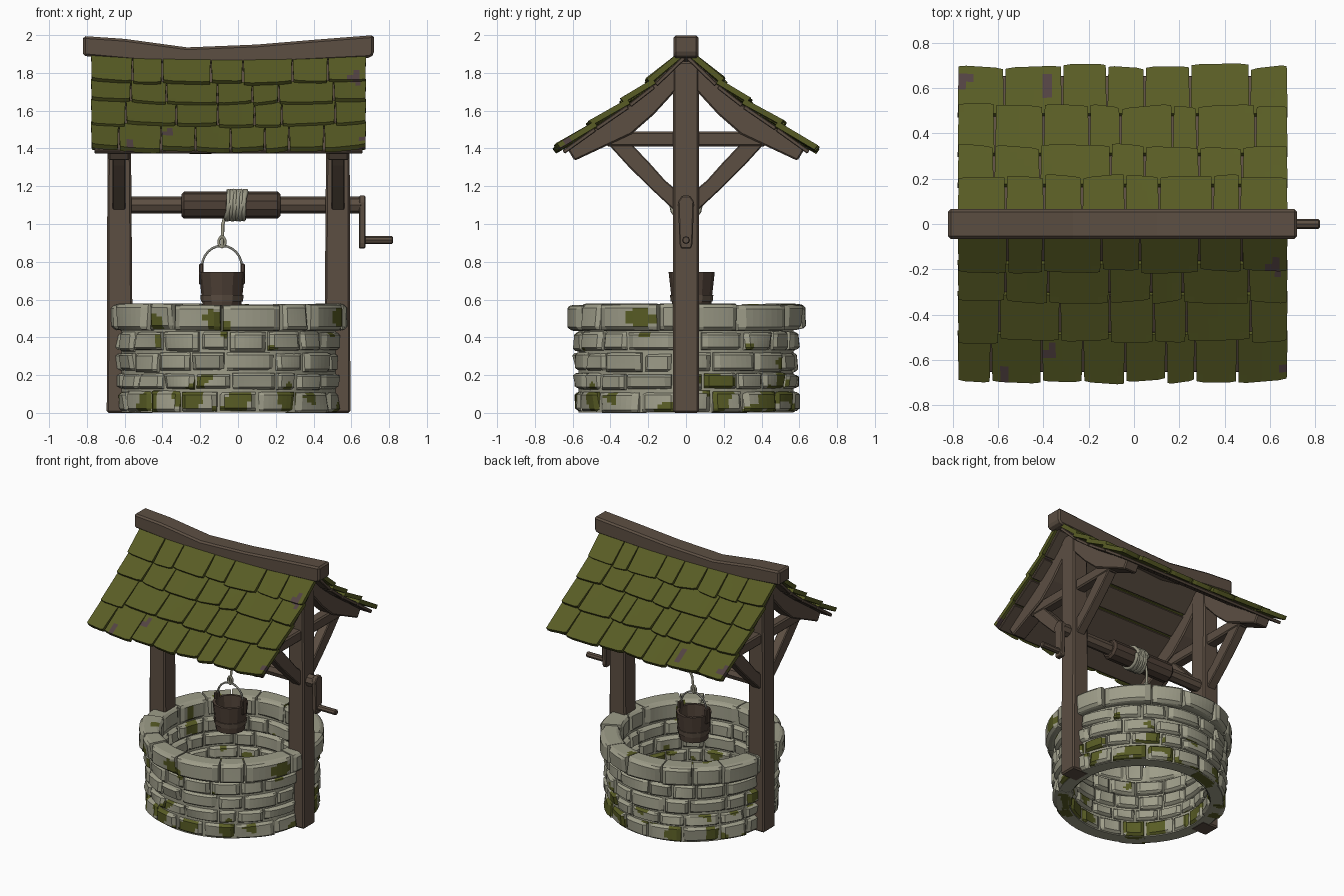
import bpy, bmesh, math, random
from mathutils import Vector, noise

random.seed(4)
if "Cube" in bpy.data.objects:
    bpy.data.objects.remove(bpy.data.objects["Cube"], do_unlink=True)


def material(name, rgb):
    m = bpy.data.materials.new(name)
    m.use_nodes = True
    m.diffuse_color = (*rgb, 1)
    bsdf = m.node_tree.nodes["Principled BSDF"]
    bsdf.inputs["Base Color"].default_value = (*rgb, 1)
    bsdf.inputs["Roughness"].default_value = 0.9
    return m


STONE = material("stone", (0.34, 0.335, 0.25))
MOSS = material("moss", (0.098, 0.107, 0.018))
WOOD = material("weathered wood", (0.107, 0.077, 0.055))
DARK = material("dark wood", (0.075, 0.051, 0.037))
ROPE = material("rope", (0.33, 0.32, 0.24))
METAL = material("dull metal", (0.22, 0.22, 0.19))
LICHEN = material("purple lichen", (0.085, 0.055, 0.055))
CX = -0.05                      # centre of the well wall
POSTS = (-0.63, 0.53)


def finish(name, bm, *mats, bevel=0):
    bmesh.ops.recalc_face_normals(bm, faces=bm.faces)
    me = bpy.data.meshes.new(name)
    bm.to_mesh(me)
    bm.free()
    for m in mats:
        me.materials.append(m)
    ob = bpy.data.objects.new(name, me)
    bpy.context.collection.objects.link(ob)
    if bevel:
        mod = ob.modifiers.new("Bevel", "BEVEL")
        mod.width = bevel
        mod.segments = 1
    return ob


def prism(name, pts, axis, a, b, mat, bevel=0.01):
    """Extrude a 2D outline along x (outline in y, z) or y (outline in x, z)."""
    bm = bmesh.new()
    place = (lambda p, t: (t, *p)) if axis == "x" else (lambda p, t: (p[0], t, p[1]))
    face = bm.faces.new([bm.verts.new(place(p, a)) for p in pts])
    new = bmesh.ops.extrude_face_region(bm, geom=[face])["geom"]
    shift = Vector(place((0, 0), b - a))
    bmesh.ops.translate(bm, vec=shift, verts=[v for v in new if isinstance(v, bmesh.types.BMVert)])
    return finish(name, bm, mat, bevel=bevel)


def rect(u0, u1, v0, v1):
    return [(u0, v0), (u1, v0), (u1, v1), (u0, v1)]


def lathe(name, profile, sides, mat, loc, along_x=False):
    """Spin a closed (radius, height) profile about its axis."""
    bm = bmesh.new()
    vs = [bm.verts.new((r, 0, z)) for r, z in profile]
    edges = [bm.edges.new((vs[i], vs[(i + 1) % len(vs)])) for i in range(len(vs))]
    bmesh.ops.spin(bm, geom=vs + edges, axis=(0, 0, 1), cent=(0, 0, 0),
                   angle=math.tau, steps=sides)
    bmesh.ops.remove_doubles(bm, verts=bm.verts, dist=0.0005)
    ob = finish(name, bm, mat)
    ob.location = loc
    if along_x:
        ob.rotation_euler = (0, math.pi / 2, 0)
    return ob


def rod(name, x0, x1, r, z, mat, sides=8, chamfer=0.012):
    n = x1 - x0
    prof = [(0, 0), (r - chamfer, 0), (r, chamfer), (r, n - chamfer), (r - chamfer, n), (0, n)]
    return lathe(name, prof, sides, mat, (x0, 0, z), True)


def cord(name, pts, radius, mat):
    cu = bpy.data.curves.new(name, "CURVE")
    cu.dimensions = "3D"
    cu.bevel_depth = radius
    cu.bevel_resolution = 1
    cu.use_fill_caps = True
    sp = cu.splines.new("POLY")
    sp.points.add(len(pts) - 1)
    for p, co in zip(sp.points, pts):
        p.co = (*co, 1)
    cu.materials.append(mat)
    ob = bpy.data.objects.new(name, cu)
    bpy.context.collection.objects.link(ob)
    return ob


def split_span(start, end, count, spread):
    """Irregular cut positions from start to end."""
    step = (end - start) / count
    inner = [start + step * (i + random.uniform(-spread, spread)) for i in range(1, count)]
    return [start] + inner + [end]


def block(bm, cuts, place):
    """Add a gridded cube to bm, mapped through place(u, v, w) with each in -1..1."""
    tmp = bmesh.new()
    bmesh.ops.create_cube(tmp, size=2)
    bmesh.ops.subdivide_edges(tmp, edges=tmp.edges, cuts=cuts, use_grid_fill=True)
    remap = {v: bm.verts.new(place(*v.co)) for v in tmp.verts}
    faces = [bm.faces.new([remap[v] for v in f.verts]) for f in tmp.faces]
    tmp.free()
    return faces


# Stone wall: five courses of irregular curved blocks around a mortar core
def course(name, z0, z1, r_in, r_out, count, moss_limit):
    bm = bmesh.new()
    offset = random.random()
    cuts = split_span(offset, offset + math.tau, count, 0.22)
    for a0, a1 in zip(cuts, cuts[1:]):
        swell = [random.uniform(-0.014, 0.012) for _ in range(4)]
        low, high = (random.uniform(-0.006, 0.004) for _ in range(2))

        def place(u, v, w):
            s, t = (u + 1) / 2, (w + 1) / 2
            bump = ((swell[0] * (1 - s) + swell[1] * s) * (1 - t)
                    + (swell[2] * (1 - s) + swell[3] * s) * t)
            rim = 0.016 if max(abs(u), abs(w)) > 0.99 else 0
            if v > 0:
                r = r_out + bump - rim
            else:
                r = r_in - bump * 0.6 + rim
            if abs(v) < 0.99:
                r = r_in + 0.02 + (r_out - r_in - 0.04) * (v + 1) / 2
            pinch = 0.004 + (0.005 if abs(v) > 0.99 else 0)
            ang = a0 + (a1 - a0) * s - u * pinch / r
            z = z0 + low + (z1 + high - z0 - low) * t - w * pinch
            return CX + r * math.cos(ang), r * math.sin(ang), max(z, 0)
        for f in block(bm, 7, place):
            c = f.calc_center_median()
            f.material_index = int(noise.noise(c * 7) > moss_limit)
    return finish(name, bm, STONE, MOSS)


course("bottom_stone_course", 0, 0.12, 0.46, 0.595, 17, 0.0)
course("second_stone_course", 0.12, 0.215, 0.46, 0.595, 19, 0.3)
course("third_stone_course", 0.215, 0.325, 0.46, 0.595, 17, 0.5)
course("fourth_stone_course", 0.325, 0.435, 0.46, 0.595, 18, 0.38)
course("rim_stone_course", 0.435, 0.58, 0.48, 0.632, 15, 0.48)
lathe("mortar_core", [(0.482, 0.002), (0.57, 0.002), (0.57, 0.555), (0.5, 0.555)],
      48, STONE, (CX, 0, 0))

# Timber frames: post, tie beam, rafters and curved braces at each end
rafter = [(0, 1.86), (0.06, 1.85), (0.2, 1.72), (0.34, 1.60), (0.63, 1.40),
          (0.59, 1.335), (0.29, 1.475), (0.17, 1.58), (0.06, 1.70), (0, 1.76)]
brace = [(0.05, 1.06), (0.2, 1.2), (0.31, 1.31), (0.41, 1.42),
         (0.285, 1.42), (0.19, 1.32), (0.11, 1.23), (0.05, 1.18)]
for side, x in zip(("right", "left"), POSTS):
    out = -1 if x < 0 else 1
    post = [(x + out * 0.065, 0), (x + out * 0.06, 1.86),
            (x - out * 0.06, 1.86), (x - out * 0.075, 0)]
    prism(side + "_post", post, "y", -0.068, 0.068, WOOD)
    prism(side + "_tie_beam", rect(-0.42, 0.42, 1.41, 1.49), "x", x - 0.04, x + 0.04, WOOD)
    for end, s in (("front", -1), ("back", 1)):
        prism(f"{side}_{end}_rafter", [(s * y, z) for y, z in rafter],
              "x", x - 0.055, x + 0.055, WOOD, 0.008)
        prism(f"{side}_{end}_brace", [(s * y, z) for y, z in brace],
              "x", x - 0.035, x + 0.035, WOOD, 0.006)

# Sagging ridge beam
prism("ridge_beam", [(-0.82, 1.89), (-0.27, 1.84), (0.3, 1.86), (0.70, 1.88), (0.72, 1.9),
                     (0.72, 2.0), (0.4, 1.975), (0.1, 1.95), (-0.27, 1.935), (-0.6, 1.98),
                     (-0.82, 1.995)], "y", -0.066, 0.066, WOOD, 0.012)

# Roof: plank deck with four overlapping rows of mossy shingles per side
slope = [(0.045, 1.915), (0.20, 1.765), (0.335, 1.66), (0.51, 1.54), (0.685, 1.415)]
spots = [(-0.74, 0.63), (-0.38, 0.61), (0.65, -0.64), (-0.57, -0.65), (0.62, -0.19), (-0.37, -0.58)]


def sag(x):
    return 0.018 * (1 - ((x - CX) / 0.73) ** 2)


for end, s in (("front", -1), ("back", 1)):
    for i, (p, q) in enumerate(zip(slope, slope[1:])):
        p, q = Vector(p), Vector(q)
        along = (q - p).normalized()
        up = Vector((-along.y, along.x))
        a, b = p - up * 0.038, q - up * 0.038 - along * 0.01
        plank = [a, b, b - up * 0.022, a - up * 0.022]
        prism(f"{end}_deck_plank_{i + 1}", [(s * v.x, v.y) for v in plank],
              "x", -0.76, 0.66, WOOD, 0.004)
        bm = bmesh.new()
        cuts = split_span(-0.78, 0.68, random.choice((7, 8)), 0.25)
        for x0, x1 in zip(cuts, cuts[1:]):
            drop = [random.uniform(-0.008, 0.02) for _ in range(2)]
            lift = random.uniform(-0.003, 0.006)

            def place(u, v, w):
                k, t = (u + 1) / 2, (v + 1) / 2
                x = x0 + (x1 - x0) * k - u * (0.002 + 0.004 * t)
                reach = (q - p).length + drop[0] * (1 - k) + drop[1] * k
                corner = 0.006 if abs(u) > 0.99 and v > 0.99 else 0
                flat = p + along * (-0.02 + t * (reach + 0.02 - corner))
                flat += up * (w * 0.015 - 0.026 + 0.02 * t + lift * t)
                return x, s * flat.x, flat.y - sag(x)
            for f in block(bm, 5, place):
                c = f.calc_center_median()
                wob = 0.02 * noise.noise(c * 25)
                near = min(math.hypot(c.x - sx, c.y - sy) for sx, sy in spots)
                f.material_index = int(near + wob < 0.032)
        finish(f"{end}_shingle_row_{i + 1}", bm, MOSS, LICHEN)

# Windlass: axle, drum, crank arm and grip
rod("axle", -0.6, 0.66, 0.045, 1.10, WOOD)
rod("drum", -0.3, 0.225, 0.072, 1.10, DARK, 10, 0.015)
crank = [(-0.028, 0.87), (0.028, 0.87), (0.035, 0.9), (0.042, 1.12), (0.022, 1.15),
         (-0.022, 1.15), (-0.042, 1.12), (-0.035, 0.9)]
prism("crank_arm", crank, "x", 0.64, 0.675, WOOD, 0.006)
rod("crank_grip", 0.66, 0.82, 0.021, 0.915, WOOD, 8, 0.005)

# Rope: two crossing coils on the drum, then the hanging line and its knot
for name, lean, turns in (("rope_coil", 0.006, 6), ("crossing_rope_coil", 0.028, 3)):
    pts = []
    for k in range(turns * 14 + 1):
        ang = math.tau * k / 14
        pts.append((-0.06 + 0.1 * k / (turns * 14) + lean * math.sin(ang),
                    0.077 * math.cos(ang), 1.10 + 0.077 * math.sin(ang)))
    cord(name, pts, 0.012, ROPE)
BX, BY = -0.085, 0.03
cord("hanging_rope", [(-0.065, 0.05, 1.05), (-0.08, 0.04, 1.0), (BX, BY, 0.88)], 0.009, ROPE)
cord("rope_loop", [(BX + 0.018 * math.sin(k * math.tau / 10), BY,
                    0.905 + 0.028 * math.cos(k * math.tau / 10)) for k in range(11)], 0.008, ROPE)

# Bucket with hoop, ears and arched handle
lathe("bucket", [(0, 0.545), (0.1, 0.545), (0.122, 0.745), (0.102, 0.745), (0.085, 0.57), (0, 0.57)],
      12, DARK, (BX, BY, 0))
lathe("bucket_hoop", [(0.104, 0.59), (0.111, 0.59), (0.115, 0.625), (0.108, 0.625)],
      12, WOOD, (BX, BY, 0))
for side, s in (("right", -1), ("left", 1)):
    x = BX + s * 0.11
    prism(side + "_bucket_ear", rect(x - 0.012, x + 0.012, 0.68, 0.79), "y",
          BY - 0.022, BY + 0.022, DARK, 0.005)
cord("bucket_handle", [(BX + 0.105 * math.cos(math.pi * k / 12), BY,
                        0.775 + 0.11 * math.sin(math.pi * k / 12)) for k in range(13)], 0.007, METAL)
